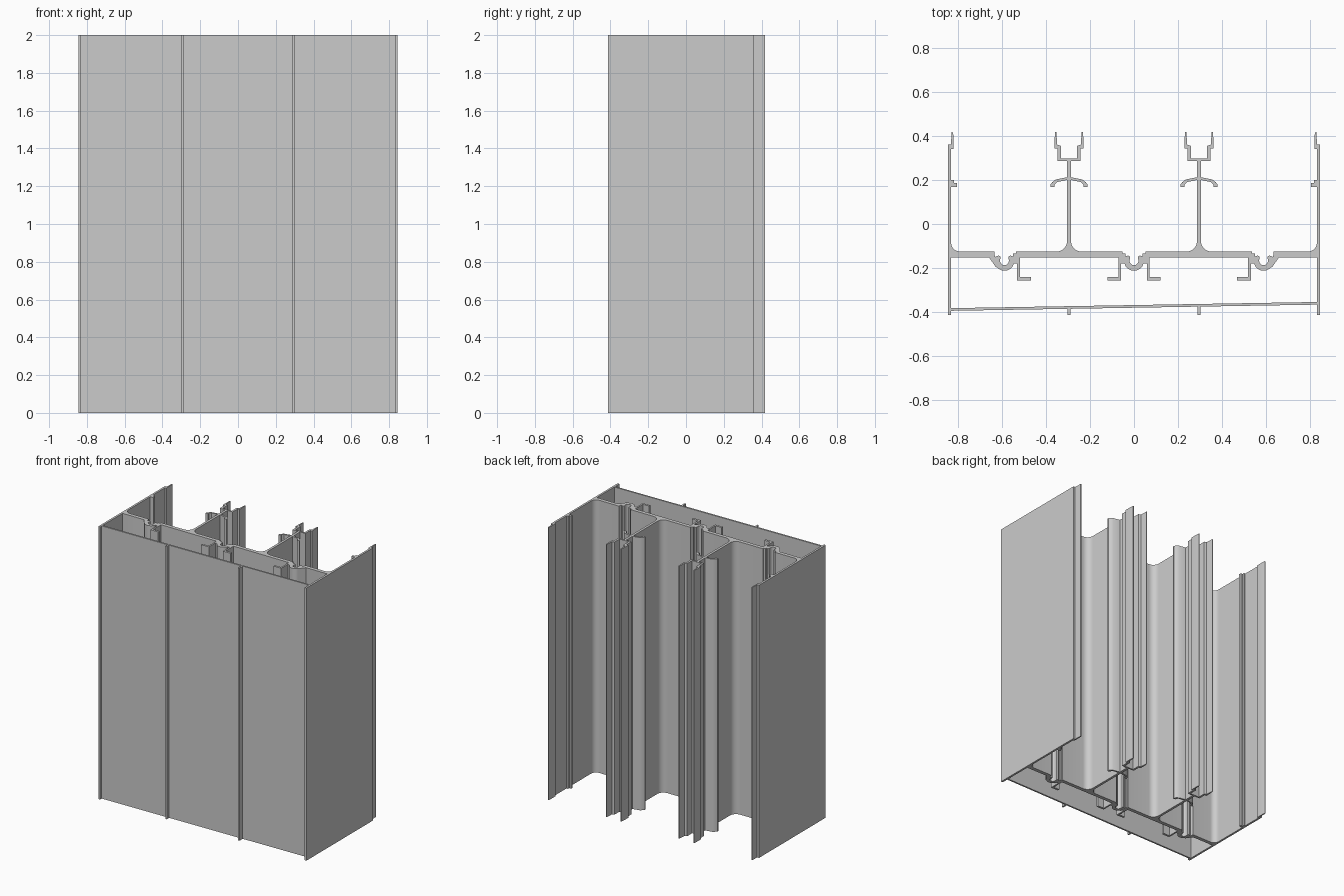
import bpy, bmesh, math

HEIGHT = 2.0
if "Cube" in bpy.data.objects:
    bpy.data.objects.remove(bpy.data.objects["Cube"], do_unlink=True)

grey = bpy.data.materials.new("aluminium_grey")
grey.use_nodes = True
colour = (0.6, 0.6, 0.6, 1)
grey.diffuse_color = colour
grey.node_tree.nodes["Principled BSDF"].inputs["Base Color"].default_value = colour


def extrude(name, outline):
    """Extrude a closed plan outline to the full height."""
    bm = bmesh.new()
    base = bm.faces.new([bm.verts.new((x, y, 0)) for x, y in outline])
    new = bmesh.ops.extrude_face_region(bm, geom=[base], use_keep_orig=True)["geom"]
    bmesh.ops.translate(bm, vec=(0, 0, HEIGHT),
                        verts=[g for g in new if isinstance(g, bmesh.types.BMVert)])
    bmesh.ops.recalc_face_normals(bm, faces=bm.faces)
    mesh = bpy.data.meshes.new(name)
    bm.to_mesh(mesh)
    bm.free()
    mesh.materials.append(grey)
    obj = bpy.data.objects.new(name, mesh)
    bpy.context.collection.objects.link(obj)
    bpy.ops.object.select_all(action="DESELECT")
    obj.select_set(True)
    bpy.context.view_layer.objects.active = obj
    bpy.ops.object.shade_smooth_by_angle(angle=math.radians(30))


def pair(name, outline):
    """Left part and its mirrored right twin."""
    extrude("left_" + name, outline)
    extrude("right_" + name, [(-x, y) for x, y in outline])


def place(outline, cx, flip=1):
    return [(cx + flip * x, y) for x, y in outline]


def arc(cx, cy, r, start, end, n=8):
    angles = [math.radians(start + (end - start) * i / n) for i in range(n + 1)]
    return [(cx + r * math.cos(a), cy + r * math.sin(a)) for a in angles]


def box(x0, x1, y0, y1):
    return [(x0, y0), (x1, y0), (x1, y1), (x0, y1)]


POST, BOSS = 0.295, 0.588
WEB_TOP, WEB_LOW = -0.125, -0.152
IN, OUT = 0.83, 0.845

# Side walls with a stepped lip, an inner catch and a filleted web stub
pair("side_wall", box(IN, OUT, -0.413, 0.36))
pair("wall_lip", [(IN, 0.34), (0.82, 0.34), (0.82, 0.405), (0.823, 0.417),
                  (0.829, 0.417), (IN, 0.36)])
pair("wall_catch", [(IN, 0.2), (0.818, 0.2), (0.818, 0.185), (0.803, 0.185),
                    (0.803, 0.168), (IN, 0.168)])
pair("outer_web", [(BOSS + 0.045, WEB_TOP)] + arc(0.79, -0.085, 0.04, -90, 0)
     + [(IN, WEB_LOW), (BOSS + 0.07, WEB_LOW), (BOSS + 0.045, -0.14)])

# Main web with a filleted post rising from it
half = 0.009
r = 0.048
pair("web_and_post", [(0.07, WEB_LOW), (BOSS - 0.07, WEB_LOW), (BOSS - 0.07, WEB_TOP)]
     + arc(POST + half + r, WEB_TOP + r, r, 270, 180)
     + [(POST + half, 0.285), (POST - half, 0.285)]
     + arc(POST - half - r, WEB_TOP + r, r, 0, -90) + [(0.07, WEB_TOP)])

# Forked clip and drooping barbs on each post
pair("clip_base", box(POST - 0.052, POST + 0.052, 0.285, 0.297))
arm = [(0.037, 0.297), (0.052, 0.297), (0.052, 0.342), (0.066, 0.342), (0.066, 0.38),
       (0.063, 0.417), (0.057, 0.417), (0.054, 0.36), (0.037, 0.355)]
barb = [(half, 0.212), (0.06, 0.202), (0.076, 0.19), (0.085, 0.178), (0.085, 0.168),
        (0.065, 0.168), (0.065, 0.178), (0.055, 0.19), (half, 0.2)]
for flip, side in ((1, "outer"), (-1, "inner")):
    pair(side + "_clip_arm", place(arm, POST, flip))
    pair(side + "_barb", place(barb, POST, flip))

# Screw channels: open rings with small prongs at the mouth
ring = (arc(0, -0.167, 0.045, 155, 385, 16) + [(0.027, -0.143), (0.018, -0.148)]
        + arc(0, -0.167, 0.02, 360, 180, 10) + [(-0.018, -0.148), (-0.027, -0.143)])
extrude("centre_screw_channel", ring)
pair("screw_channel", place(ring, BOSS))
pair("channel_brace", place([(0.045, -0.14), (0.07, WEB_LOW), (0.036, -0.2),
                             (0.038, -0.16)], BOSS))

# Stepped shoulders and hooked legs beside the channels
shoulder = [(0.038, -0.16), (0.038, -0.135), (0.052, -0.135), (0.052, WEB_TOP),
            (0.07, WEB_TOP), (0.07, -0.18), (0.038, -0.18)]
hook = [(0.058, -0.18), (0.07, -0.18), (0.07, -0.24), (0.12, -0.24),
        (0.12, -0.256), (0.058, -0.256)]
for name, outline in (("shoulder", shoulder), ("hook", hook)):
    pair("centre_" + name, outline)
    pair("outer_" + name, place(outline, BOSS, -1))

# Slanted front plate with two fins
extrude("front_plate", [(-IN, -0.394), (IN, -0.366), (IN, -0.354), (-IN, -0.382)])
for x, name in ((-POST, "right_fin"), (POST, "left_fin")):
    extrude(name, box(x - 0.006, x + 0.006, -0.413, -0.38 + 0.0168 * (x + 0.295)))
